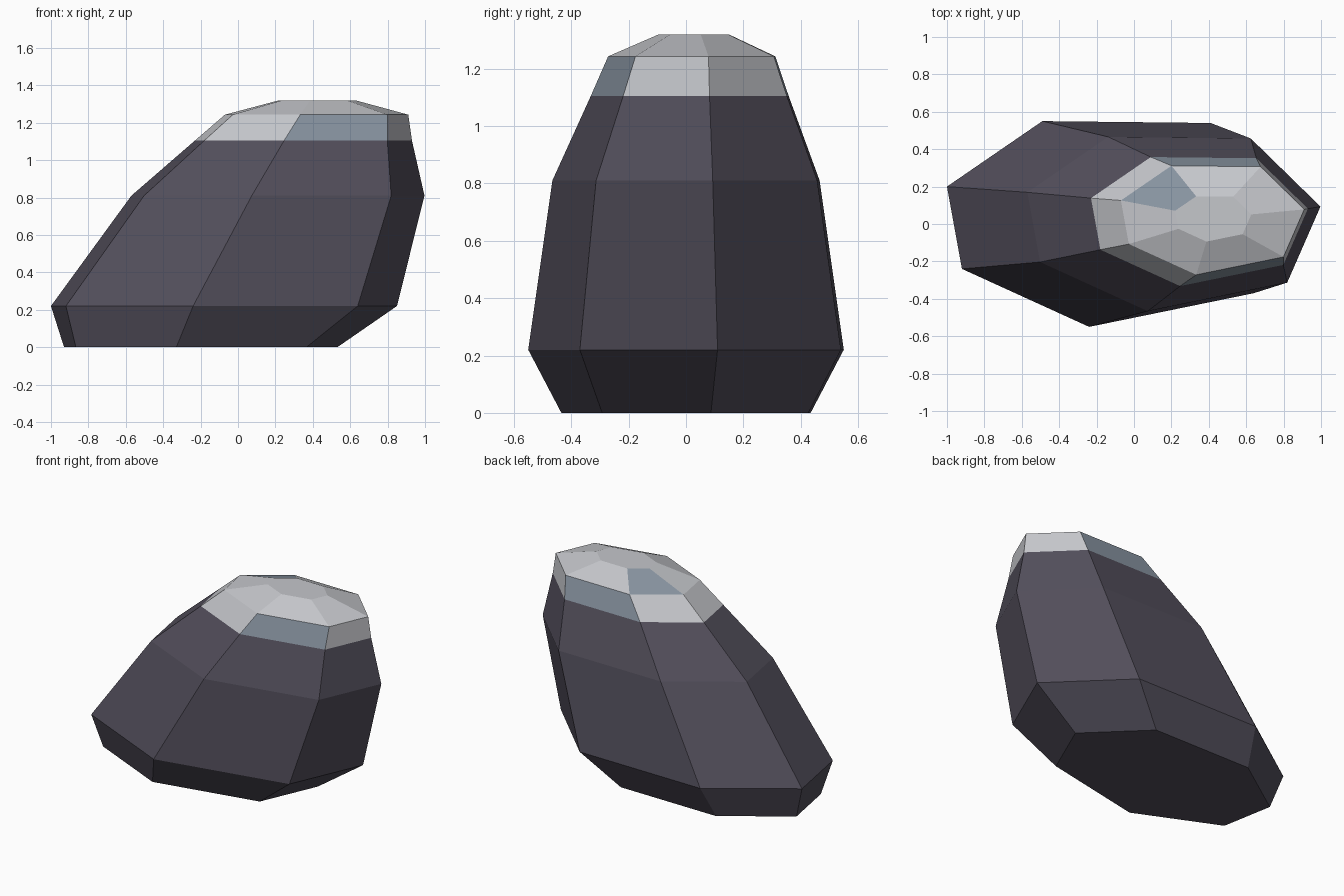
import bpy
import bmesh

# Remove the default cube
default_cube = bpy.data.objects.get("Cube")
if default_cube:
    bpy.data.objects.remove(default_cube, do_unlink=True)


def make_material(name, colour):
    mat = bpy.data.materials.new(name)
    mat.use_nodes = True
    mat.diffuse_color = colour
    mat.node_tree.nodes["Principled BSDF"].inputs["Base Color"].default_value = colour
    return mat


stone = make_material("dark purple stone", (0.085, 0.077, 0.105, 1))
snow = make_material("pale grey snow", (0.56, 0.57, 0.60, 1))
ice = make_material("blue grey ice", (0.25, 0.30, 0.36, 1))

# Seven-sided outline shared by every ring, counter-clockwise from the left
outline = [(-1, 0.2), (-0.92, -0.24), (-0.24, -0.55), (0.64, -0.37),
           (0.85, 0.11), (0.41, 0.54), (-0.49, 0.55)]


def loft(name, rings, materials, cap_bottom=False, cap_top=False, rule=None):
    """Bridge scaled and shifted copies of the outline: (z, scale, x, y)."""
    bm = bmesh.new()
    loops = [[bm.verts.new((x * s + dx, y * s + dy, z)) for x, y in outline]
             for z, s, dx, dy in rings]
    count = len(outline)
    for level, (low, high) in enumerate(zip(loops, loops[1:])):
        for side in range(count):
            after = (side + 1) % count
            face = bm.faces.new((low[side], low[after], high[after], high[side]))
            if rule:
                face.material_index = rule(level, side)
    if cap_bottom:
        bm.faces.new(loops[0][::-1])
    if cap_top:
        bm.faces.new(loops[-1])
    mesh = bpy.data.meshes.new(name)
    bm.to_mesh(mesh)
    bm.free()
    for mat in materials:
        mesh.materials.append(mat)
    obj = bpy.data.objects.new(name, mesh)
    bpy.context.scene.collection.objects.link(obj)
    return obj


# Snow line ring, where the two parts meet
snow_line = (1.105, 0.627, 0.397, 0.013)

# Leaning stone body with an undercut foot
loft("rock_body",
     [(0, 0.79, -0.14, 0), (0.22, 1, 0, 0), (0.81, 0.847, 0.277, 0), snow_line],
     [stone], cap_bottom=True)


# Icy facets: front and back of the band, and one sloping facet at the back left
def icy(level, side):
    return int((level, side) in {(0, 2), (0, 5), (1, 6)})


# Snow cap with a bevelled flat top
loft("snow_cap",
     [snow_line, (1.243, 0.53, 0.46, 0.02), (1.32, 0.22, 0.44, 0.027)],
     [snow, ice], cap_top=True, rule=icy)
